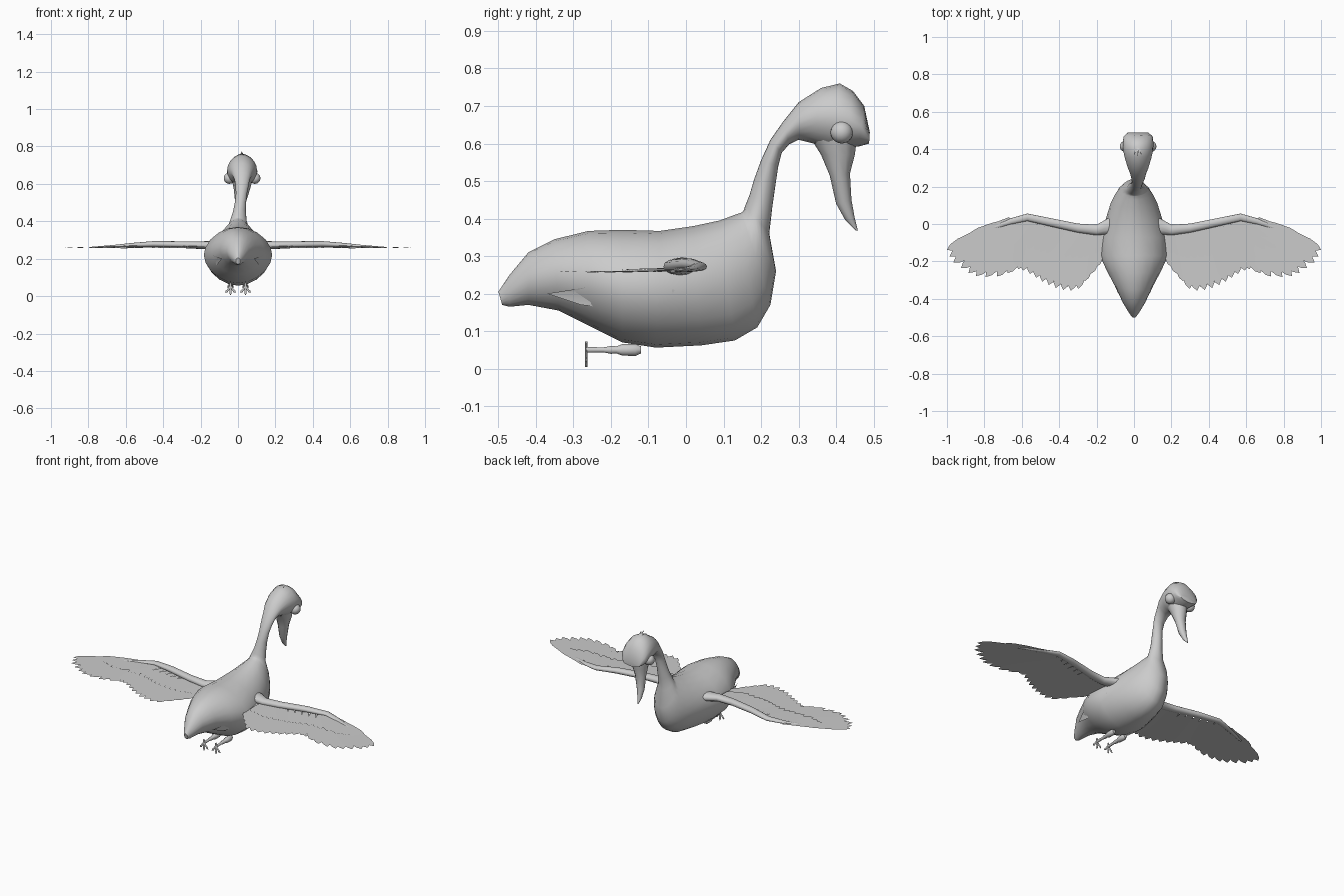
import bpy, bmesh, math
from mathutils import Vector

if "Cube" in bpy.data.objects:
    bpy.data.objects.remove(bpy.data.objects["Cube"])

grey = bpy.data.materials.new("plain_grey")
grey.use_nodes = True
COLOUR = (0.6, 0.6, 0.6, 1)
grey.diffuse_color = COLOUR
grey.node_tree.nodes["Principled BSDF"].inputs["Base Color"].default_value = COLOUR


def finish(bm, name, smooth=True, mirror=False):
    """Turn a bmesh into a named grey object."""
    if smooth:
        bmesh.ops.recalc_face_normals(bm, faces=bm.faces)
    mesh = bpy.data.meshes.new(name)
    bm.to_mesh(mesh)
    bm.free()
    mesh.materials.append(grey)
    ob = bpy.data.objects.new(name, mesh)
    bpy.context.scene.collection.objects.link(ob)
    if mirror:
        ob.modifiers.new("Mirror", 'MIRROR').use_mirror_merge = False
    if smooth:
        bpy.ops.object.select_all(action='DESELECT')
        ob.select_set(True)
        bpy.context.view_layer.objects.active = ob
        bpy.ops.object.shade_smooth_by_angle(angle=math.radians(50))
    return ob


def loft(bm, rings, sides=16, power=1.0):
    """Skin rings given as (centre, half axis, half axis)."""
    def soft(v):
        return math.copysign(abs(v) ** power, v)
    loops = []
    for c, a, b in rings:
        angles = [2 * math.pi * i / sides for i in range(sides)]
        loops.append([bm.verts.new(c + a * soft(math.cos(t)) + b * soft(math.sin(t)))
                      for t in angles])
    for low, high in zip(loops, loops[1:]):
        for i in range(sides):
            j = (i + 1) % sides
            bm.faces.new((low[i], low[j], high[j], high[i]))
    bm.faces.new(loops[0])
    bm.faces.new(loops[-1])


def profile_rings(rows):
    """Rows: upper y, z, lower y, z and half width; the head sits a little to +x."""
    out = []
    for yt, zt, yb, zb, w in rows:
        top, low = Vector((0, yt, zt)), Vector((0, yb, zb))
        c = (top + low) / 2
        shift = 0.022 * min(1, max(0, (c.z - 0.38) / 0.2))
        out.append((c + Vector((shift, 0, 0)), Vector((w, 0, 0)), (top - low) / 2))
    return out


def along(points, t):
    """Point at fraction t of a polyline."""
    f = t * (len(points) - 1)
    i = min(int(f), len(points) - 2)
    return Vector(points[i]).lerp(Vector(points[i + 1]), f - i)


# Body, neck and head in one skin from tail to brow
body = bmesh.new()
loft(body, profile_rings([
    (-.50, .205, -.49, .17, .012), (-.47, .25, -.47, .165, .03),
    (-.42, .31, -.42, .17, .06), (-.35, .345, -.34, .155, .095),
    (-.26, .367, -.26, .115, .14), (-.17, .37, -.17, .07, .183),
    (-.07, .367, -.08, .056, .175), (.02, .38, .04, .062, .15),
    (.09, .395, .13, .075, .125), (.13, .41, .19, .11, .1),
    (.148, .416, .225, .17, .08), (.153, .42, .24, .26, .062),
    (.158, .435, .222, .36, .045), (.17, .465, .23, .43, .035),
    (.18, .50, .24, .5, .03), (.2, .555, .246, .54, .03),
    (.225, .61, .255, .575, .035), (.26, .66, .275, .598, .042),
    (.30, .71, .30, .61, .055), (.36, .748, .34, .6, .07),
    (.41, .76, .375, .585, .08), (.445, .74, .42, .59, .082),
    (.475, .70, .46, .592, .078), (.49, .63, .488, .6, .055)]), 20, 1.08)
finish(body, "body_neck_and_head")

# Beak hanging down from the face
beak = bmesh.new()
loft(beak, profile_rings([
    (.455, .61, .335, .61, .052), (.45, .57, .36, .57, .043),
    (.437, .52, .383, .515, .032), (.441, .45, .4, .44, .022),
    (.45, .4, .425, .395, .012), (.458, .368, .453, .368, .003)]), 12)
finish(beak, "beak")

# Eyes
for side, label in ((1, "left"), (-1, "right")):
    eye = bmesh.new()
    bmesh.ops.create_uvsphere(eye, u_segments=16, v_segments=10, radius=0.03)
    bmesh.ops.translate(eye, verts=eye.verts, vec=(0.022 + side * 0.068, 0.415, 0.63))
    finish(eye, label + "_eye")

# Small crest tuft
crest = bmesh.new()
for dx in (-0.022, 0, 0.022):
    points = [(.012, .415, .757), (.03, .415, .757), (.02 + dx, .365, .772 - abs(dx) / 2)]
    crest.faces.new([crest.verts.new(p) for p in points])
finish(crest, "crest", smooth=False)

# Wing arms
arm = bmesh.new()
loft(arm, [(Vector((x, y, z)), Vector((0, ry, 0)), Vector((0, 0, rz)))
           for x, y, z, ry, rz in (
               (.08, 0, .27, .06, .026), (.14, -.012, .272, .042, .024),
               (.2, -.032, .272, .028, .02), (.3, -.022, .275, .024, .018),
               (.45, .01, .278, .022, .016), (.57, .036, .272, .02, .012),
               (.66, .014, .266, .016, .008), (.79, -.035, .26, .006, .003))], 12)
finish(arm, "wing_arms", mirror=True)


def feather(bm, base, tip, width, z):
    """One flat feather with a rounded, pointed end."""
    run = tip - base
    across = Vector((-run.y, run.x)).normalized() * width / 2
    shape = ((0, .6), (.5, 1), (.8, .95), (.93, .6))
    edge = [(t, w) for t, w in shape] + [(1, 0)] + [(t, -w) for t, w in reversed(shape)]
    verts = [bm.verts.new((*(base + run * t + across * w), z - 0.004 * t)) for t, w in edge]
    face = bm.faces.new(verts)
    face.normal_update()
    if face.normal.z < 0:
        face.normal_flip()


def feather_row(name, count, bases, tips, width, z, step):
    bm = bmesh.new()
    for i in range(count):
        t = i / (count - 1)
        feather(bm, along(bases, t), along(tips, t), width, z + step * i)
    finish(bm, name, smooth=False, mirror=True)


# Overlapping feather rows: long outer, broad inner, and two shorter upper rows
feather_row("outer_feathers", 10, [(.66, .02), (.5, 0)],
            [(1, -.138), (.975, -.2), (.9, -.255), (.83, -.285), (.72, -.28), (.62, -.24)],
            .062, .264, -.0005)
feather_row("inner_feathers", 14, [(.18, -.03), (.3, -.03), (.58, .03)],
            [(.17, -.19), (.23, -.27), (.31, -.36), (.4, -.35), (.48, -.315), (.55, -.27), (.63, -.23)],
            .062, .26, .0003)
feather_row("lower_coverts", 14, [(.2, -.03), (.3, -.03), (.58, .03)],
            [(.2, -.16), (.3, -.185), (.43, -.17), (.52, -.14), (.64, -.12)],
            .045, .267, .0002)
feather_row("outer_coverts", 7, [(.62, .025), (.54, .02)],
            [(.88, -.06), (.84, -.1), (.76, -.13), (.64, -.13)],
            .05, .268, .0003)

# Loose flank feathers under the body sides
flank = bmesh.new()
outline = [(.165, -.03, .21), (.15, -.06, .15), (.14, -.12, .165),
           (.125, -.2, .16), (.11, -.28, .17), (.085, -.37, .2), (.17, -.18, .23)]
hub = flank.verts.new((.165, -.13, .215))
rim = [flank.verts.new(p) for p in outline]
for i, v in enumerate(rim):
    flank.faces.new((hub, v, rim[(i + 1) % len(rim)]))
finish(flank, "flank_feathers", mirror=True)

# Legs trailing backwards
leg = bmesh.new()
loft(leg, [(Vector((.04, y, .05)), Vector((r, 0, 0)), Vector((0, 0, r)))
           for y, r in ((-.12, .01), (-.135, .017), (-.17, .016), (-.185, .01),
                        (-.2, .011), (-.22, .007), (-.267, .008))], 10)
finish(leg, "legs", mirror=True)

# Feet: three spread toes and one short hind toe
feet = bmesh.new()
for angle, length in ((-130, .042), (-90, .045), (-50, .042), (90, .022)):
    a = math.radians(angle)
    d, s = Vector((math.cos(a), 0, math.sin(a))), Vector((-math.sin(a), 0, math.cos(a)))
    hub = Vector((.04, -.266, .05))
    loft(feet, [(hub + d * length * t, s * w, Vector((0, .003, 0)))
                for t, w in ((0, .007), (.6, .005), (.75, .007), (1, .001))], 8)
finish(feet, "feet", mirror=True)
